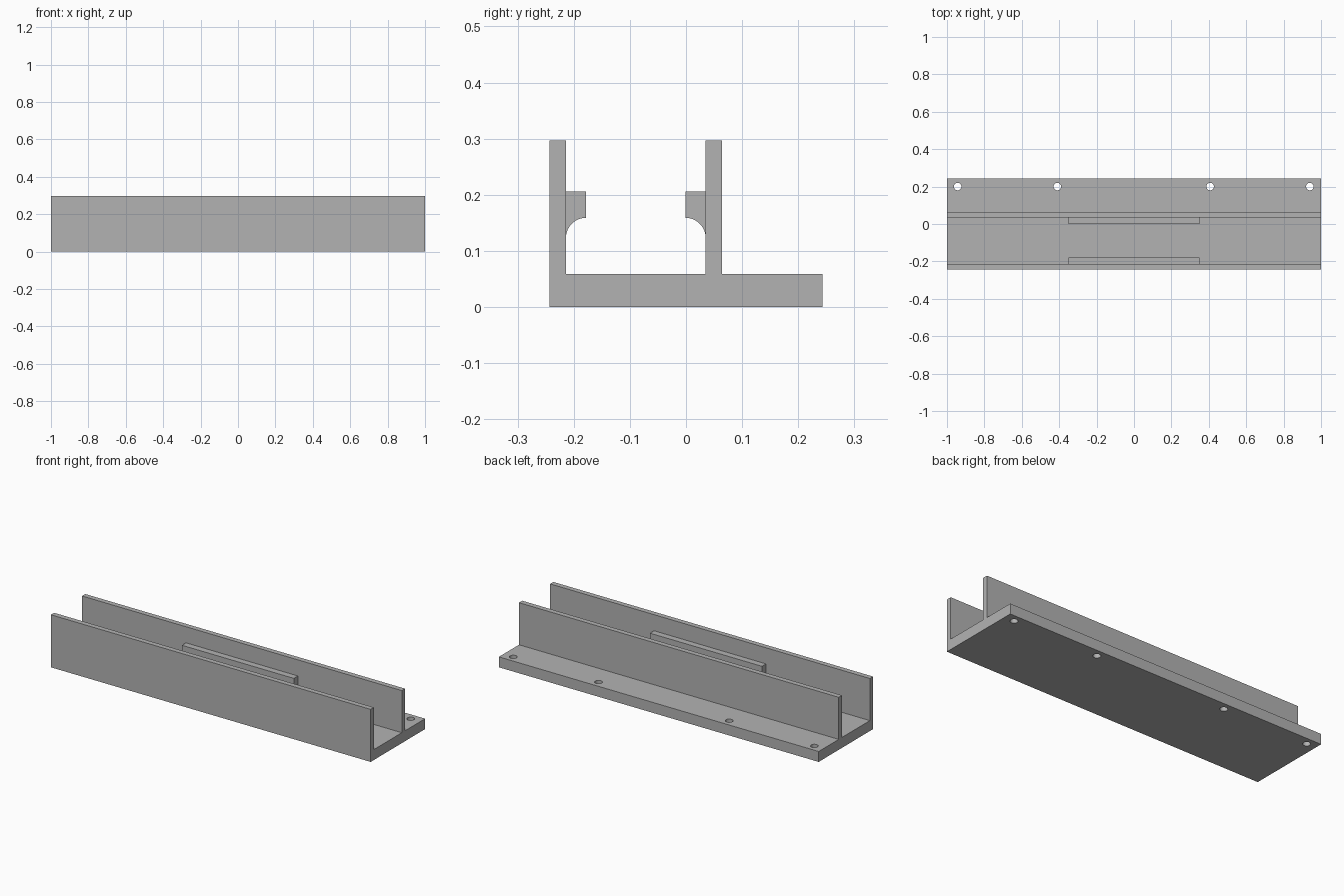
import bpy, bmesh, math

cube = bpy.data.objects.get("Cube")
if cube:
    bpy.data.objects.remove(cube, do_unlink=True)

grey = bpy.data.materials.new("plain grey")
grey.use_nodes = True
colour = (0.45, 0.45, 0.45, 1)
grey.diffuse_color = colour
grey.node_tree.nodes["Principled BSDF"].inputs["Base Color"].default_value = colour


def finish(name, bm):
    bmesh.ops.recalc_face_normals(bm, faces=bm.faces)
    mesh = bpy.data.meshes.new(name)
    bm.to_mesh(mesh)
    bm.free()
    mesh.materials.append(grey)
    obj = bpy.data.objects.new(name, mesh)
    bpy.context.collection.objects.link(obj)
    return obj


def extrude_along_x(name, profile, half_length):
    """Extrude a closed (y, z) profile symmetrically along x."""
    bm = bmesh.new()
    face = bm.faces.new([bm.verts.new((-half_length, y, z)) for y, z in profile])
    result = bmesh.ops.extrude_face_region(bm, geom=[face])
    moved = [v for v in result["geom"] if isinstance(v, bmesh.types.BMVert)]
    bmesh.ops.translate(bm, verts=moved, vec=(2 * half_length, 0, 0))
    return finish(name, bm)


# Channel: base plate with a rear flange and two upright walls
HALF_DEPTH, FLOOR, TOP = 0.243, 0.059, 0.297
FRONT_WALL, REAR_WALL, REAR_OUTER = -0.214, 0.035, 0.064
channel = extrude_along_x("channel", [
    (-HALF_DEPTH, 0), (HALF_DEPTH, 0), (HALF_DEPTH, FLOOR),
    (REAR_OUTER, FLOOR), (REAR_OUTER, TOP), (REAR_WALL, TOP),
    (REAR_WALL, FLOOR), (FRONT_WALL, FLOOR), (FRONT_WALL, TOP),
    (-HALF_DEPTH, TOP)], 1)

# Screw holes through the flange
bm = bmesh.new()
for x in (-0.943, -0.41, 0.407, 0.94):
    made = bmesh.ops.create_cone(bm, cap_ends=True, segments=32, radius1=0.02,
                                 radius2=0.02, depth=0.2)
    bmesh.ops.translate(bm, verts=made["verts"], vec=(x, 0.2, 0.03))
cutter = finish("hole_cutter", bm)
cutter.hide_render = True
cutter.hide_set(True)
cut = channel.modifiers.new("screw_holes", "BOOLEAN")
cut.operation = "DIFFERENCE"
cut.solver = "EXACT"
cut.object = cutter


# Inner ledges, each with a concave curve underneath
def ledge(name, wall, side):
    reach, middle, top = 0.036, 0.123, 0.206
    arc = [(wall + side * reach * (1 - math.cos(a)), middle + reach * math.sin(a))
           for a in (math.pi / 2 * i / 16 for i in range(17))]
    profile = arc + [(wall + side * reach, top), (wall, top)]
    return extrude_along_x(name, profile, 0.35)


ledges = [ledge("front_ledge", FRONT_WALL, 1), ledge("rear_ledge", REAR_WALL, -1)]

# Smooth the curved surfaces while keeping the corners sharp
bpy.ops.object.select_all(action="DESELECT")
for obj in ledges:
    obj.select_set(True)
bpy.context.view_layer.objects.active = ledges[0]
bpy.ops.object.shade_smooth_by_angle(angle=math.radians(30))
